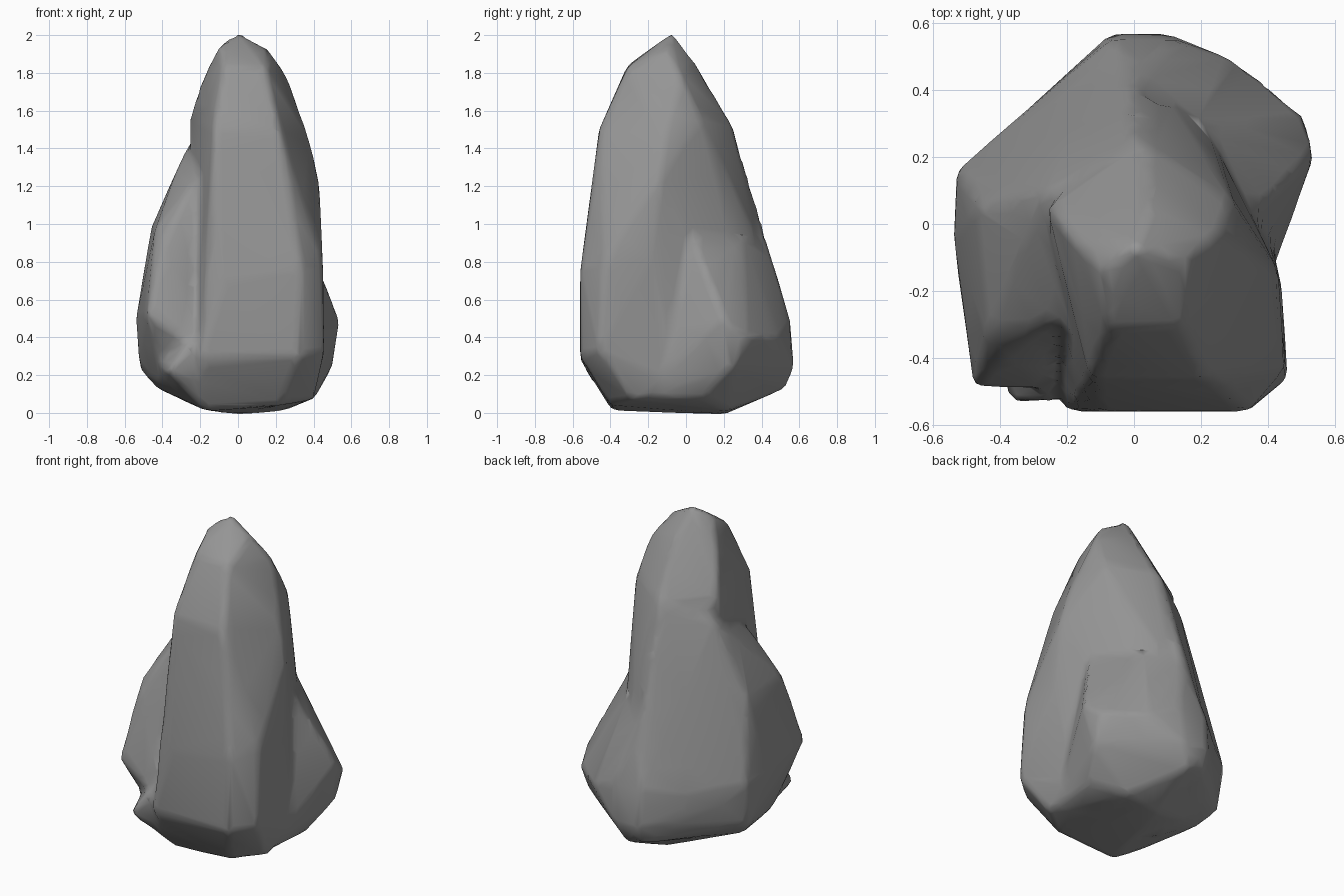
import bpy
import bmesh

default_cube = bpy.data.objects.get("Cube")
if default_cube:
    bpy.data.objects.remove(default_cube, do_unlink=True)

# One plain stone colour
stone = bpy.data.materials.new("stone_grey")
stone.use_nodes = True
stone_colour = (.3, .3, .3, 1)
stone.diffuse_color = stone_colour
shader = stone.node_tree.nodes["Principled BSDF"]
shader.inputs["Base Color"].default_value = stone_colour
shader.inputs["Roughness"].default_value = .9

# Tall spire with the flat front slab
spire = [
    (0, -.07, 2.015), (-.1, -.14, 1.95), (.16, -.1, 1.93),
    (-.08, -.31, 1.84), (.15, -.31, 1.83), (-.18, -.05, 1.79),
    (.26, -.03, 1.79), (.05, .05, 1.85),
    (-.13, -.46, 1.5), (.22, -.46, 1.5), (.3, -.2, 1.56),
    (-.26, .05, 1.56), (.29, .08, 1.56), (.03, .25, 1.52),
    (-.09, -.56, .7), (.34, -.56, .75), (.45, -.43, .8),
    (-.2, -.56, .28), (.33, -.56, .3), (.46, -.46, .33),
    (-.17, -.39, .01), (.22, -.4, .04), (.4, -.28, .07), (0, .2, -.005),
    (.38, -.12, 1.44), (.43, -.14, 1.24), (.44, -.18, .85),
    (.41, -.05, .15), (.05, .35, 1.1), (.24, .24, .95), (.12, .37, .92),
]

# Shoulder with an overhanging ledge near the front
ledge_shoulder = [
    (-.48, -.49, .52), (-.26, -.5, .37), (-.54, -.05, .5),
    (-.53, .16, .5), (-.52, .12, .23), (-.46, .05, .98),
    (-.44, -.33, .96), (-.38, -.39, .93), (-.23, -.29, 1.23),
    (-.33, -.05, 1.27), (-.26, .1, 1.43), (0, .25, 1.5),
    (-.43, .05, .13), (-.41, -.28, .16), (-.2, -.05, .02),
    (-.07, .56, .4), (-.05, .55, .15), (0, .43, .9),
    (.06, .35, 1.08), (.1, 0, .5),
]

# Broad foot that flares out at the rear and runs under the ledge
rear_foot = [
    (.51, .32, .4), (.54, .2, .5), (.5, .25, .24),
    (.3, .49, .4), (.12, .55, .49), (.1, .57, .25), (.03, .53, .13),
    (-.07, .55, .49), (-.07, .57, .25), (-.53, .15, .45),
    (-.52, .12, .23), (-.43, .05, .13), (-.3, -.3, .08),
    (-.37, -.54, .22), (-.27, -.54, .35),
    (-.17, -.38, .01), (.37, -.27, .07), (.41, .1, .08),
    (.24, .22, .01), (0, .2, -.01),
    (0, .43, .9), (.18, .3, .95), (.36, .03, .95), (.42, -.05, .45),
]


def add_hull(bm, points):
    """Add a closed convex lump around the given points."""
    verts = [bm.verts.new(p) for p in points]
    result = bmesh.ops.convex_hull(bm, input=verts, use_existing_faces=False)
    spare = set(result["geom_interior"]) | set(result["geom_unused"])
    spare = [v for v in spare if isinstance(v, bmesh.types.BMVert)]
    bmesh.ops.delete(bm, geom=spare, context='VERTS')


bm = bmesh.new()
for lump in (spire, ledge_shoulder, rear_foot):
    add_hull(bm, lump)
bmesh.ops.recalc_face_normals(bm, faces=bm.faces[:])
mesh = bpy.data.meshes.new("rock_lumps")
bm.to_mesh(mesh)
bm.free()
rock = bpy.data.objects.new("rock", mesh)
bpy.context.collection.objects.link(rock)

# Fuse the lumps, soften their seams, then thin out the faces
fuse = rock.modifiers.new("fuse", 'REMESH')
fuse.mode = 'VOXEL'
fuse.voxel_size = .025
soften = rock.modifiers.new("soften", 'SMOOTH')
soften.factor = .5
soften.iterations = 5
thin = rock.modifiers.new("thin", 'DECIMATE')
thin.ratio = .06

depsgraph = bpy.context.evaluated_depsgraph_get()
finished = bpy.data.meshes.new_from_object(rock.evaluated_get(depsgraph))
rock.modifiers.clear()
rock.data = finished
finished.name = "rock"
bpy.data.meshes.remove(mesh)

# Soft shading in a single colour
finished.materials.clear()
finished.materials.append(stone)
for face in finished.polygons:
    face.material_index = 0
    face.use_smooth = True
